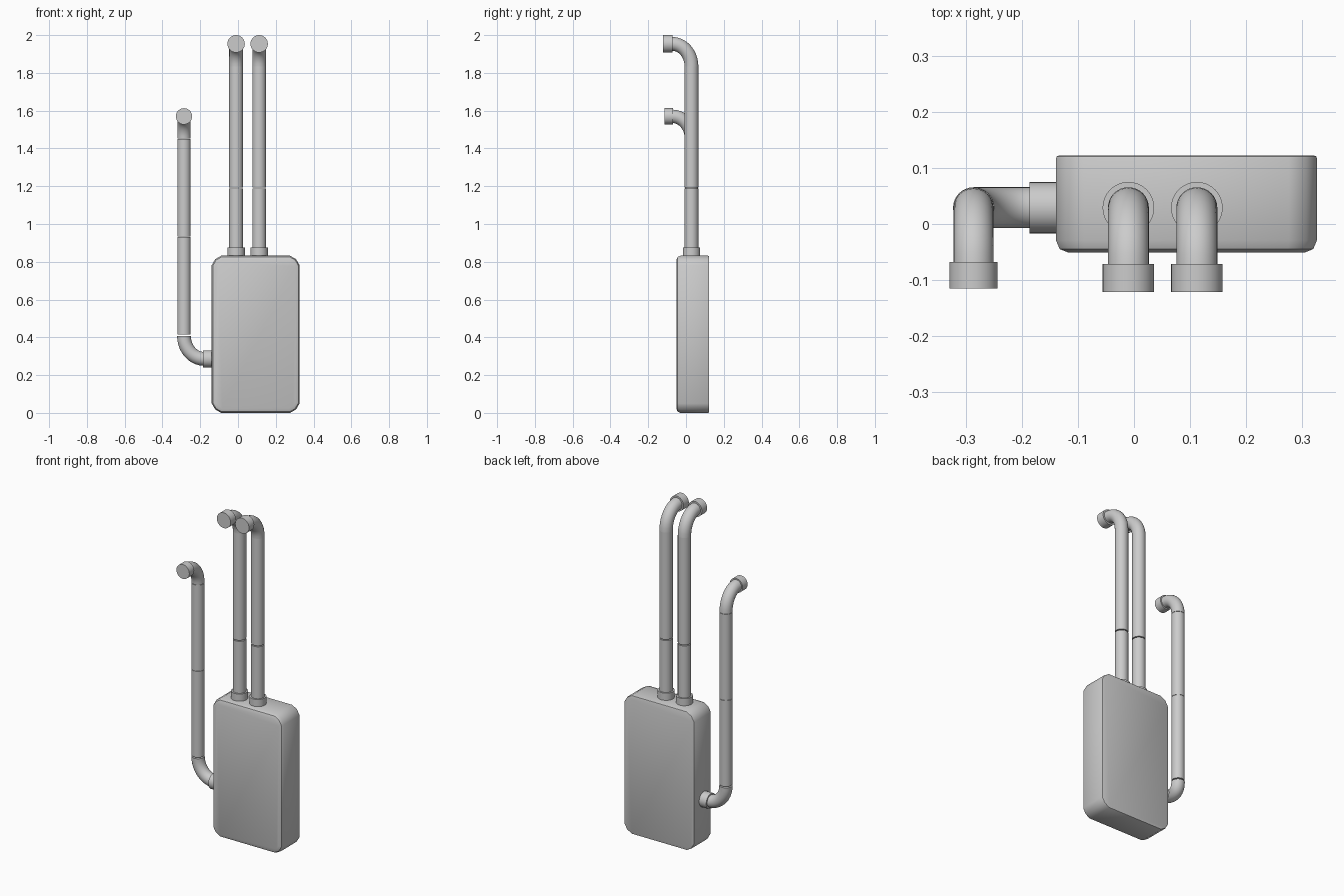
import bpy, bmesh
from math import sin, cos, pi
from mathutils import Vector as V

if "Cube" in bpy.data.objects:
    bpy.data.objects.remove(bpy.data.objects["Cube"])

SIDES = 32


def finish(name, bm, angle=0.6):
    bmesh.ops.recalc_face_normals(bm, faces=bm.faces)
    me = bpy.data.meshes.new(name)
    bm.to_mesh(me)
    bm.free()
    ob = bpy.data.objects.new(name, me)
    bpy.context.collection.objects.link(ob)
    bpy.ops.object.select_all(action='DESELECT')
    ob.select_set(True)
    bpy.context.view_layer.objects.active = ob
    bpy.ops.object.shade_smooth_by_angle(angle=angle)
    return ob


def sweep(name, points, tangents, r, side):
    """Round tube along a planar path; side is the path plane's normal."""
    bm = bmesh.new()
    side = V(side)
    rings = []
    for p, t in zip(points, tangents):
        up = side.cross(t).normalized()
        rings.append([bm.verts.new(p + r * (cos(a) * side + sin(a) * up))
                      for a in (2 * pi * i / SIDES for i in range(SIDES))])
    for a, b in zip(rings, rings[1:]):
        for i in range(SIDES):
            j = (i + 1) % SIDES
            bm.faces.new((a[i], a[j], b[j], b[i]))
    bm.faces.new(rings[0])
    bm.faces.new(rings[-1])
    return finish(name, bm)


def rod(name, a, b, r):
    a, b = V(a), V(b)
    d = (b - a).normalized()
    side = (1, 0, 0) if abs(d.x) < 0.5 else (0, 1, 0)
    return sweep(name, [a, b], [d, d], r, side)


def elbow(name, a, k, b, r, n=10):
    """Quarter bend from a to b, turning at corner k."""
    a, k, b = V(a), V(k), V(b)
    u, w = k - a, b - k
    ts = [pi / 2 * i / n for i in range(n + 1)]
    return sweep(name, [a + u * sin(t) + w * (1 - cos(t)) for t in ts],
                 [(u * cos(t) + w * sin(t)).normalized() for t in ts],
                 r, u.cross(w).normalized())


# Main box: cube with cut corners, softened front rim and tight back rim
def box(name, x0, x1, y0, y1, z0, z1):
    bm = bmesh.new()
    bmesh.ops.create_cube(bm, size=1)
    for v in bm.verts:
        v.co = V((x1 if v.co.x > 0 else x0, y1 if v.co.y > 0 else y0,
                  z1 if v.co.z > 0 else z0))
    corners = [e for e in bm.edges
               if abs(e.verts[0].co.y - e.verts[1].co.y) > 0.01]
    bmesh.ops.bevel(bm, geom=corners, offset=0.05, segments=2, profile=0.4,
                    affect='EDGES')
    for y, off in ((y0, 0.022), (y1, 0.005)):
        rim = [e for e in bm.edges
               if all(abs(v.co.y - y) < 1e-4 for v in e.verts)]
        bmesh.ops.bevel(bm, geom=rim, offset=off, segments=2, profile=0.5,
                        affect='EDGES')
    return finish(name, bm)


box("tank_body", -0.139, 0.326, -0.051, 0.122, 0.0, 0.832)

Y = 0.029
R = 0.0365
GAP = 0.003

# Two tall pipes on top
for x, tag in ((-0.010, "left"), (0.112, "right")):
    rod(f"top_collar_{tag}", (x, Y, 0.825), (x, Y, 0.875), 0.046)
    rod(f"tall_pipe_lower_{tag}", (x, Y, 0.85), (x, Y, 1.19 - GAP), R)
    rod(f"tall_pipe_upper_{tag}", (x, Y, 1.19 + GAP), (x, Y, 1.835), R)
    elbow(f"tall_elbow_{tag}", (x, Y, 1.835), (x, Y, 1.954),
          (x, -0.075, 1.954), R)
    rod(f"tall_end_cap_{tag}", (x, -0.071, 1.954), (x, -0.121, 1.954), 0.046)

# Side pipe with a bend at each end
X = -0.286
rod("side_collar", (-0.13, Y, 0.286), (-0.186, Y, 0.286), 0.0455)
elbow("side_lower_elbow", (X, Y, 0.408), (X, Y, 0.286), (-0.18, Y, 0.286), R)
rod("side_pipe_lower", (X, Y, 0.415), (X, Y, 0.932), 0.0355)
rod("side_pipe_upper", (X, Y, 0.934), (X, Y, 1.45), 0.0355)
elbow("side_upper_elbow", (X, Y, 1.452), (X, Y, 1.57), (X, -0.072, 1.57), 0.0355)
rod("side_end_cap", (X, -0.068, 1.57), (X, -0.115, 1.57), 0.043)
